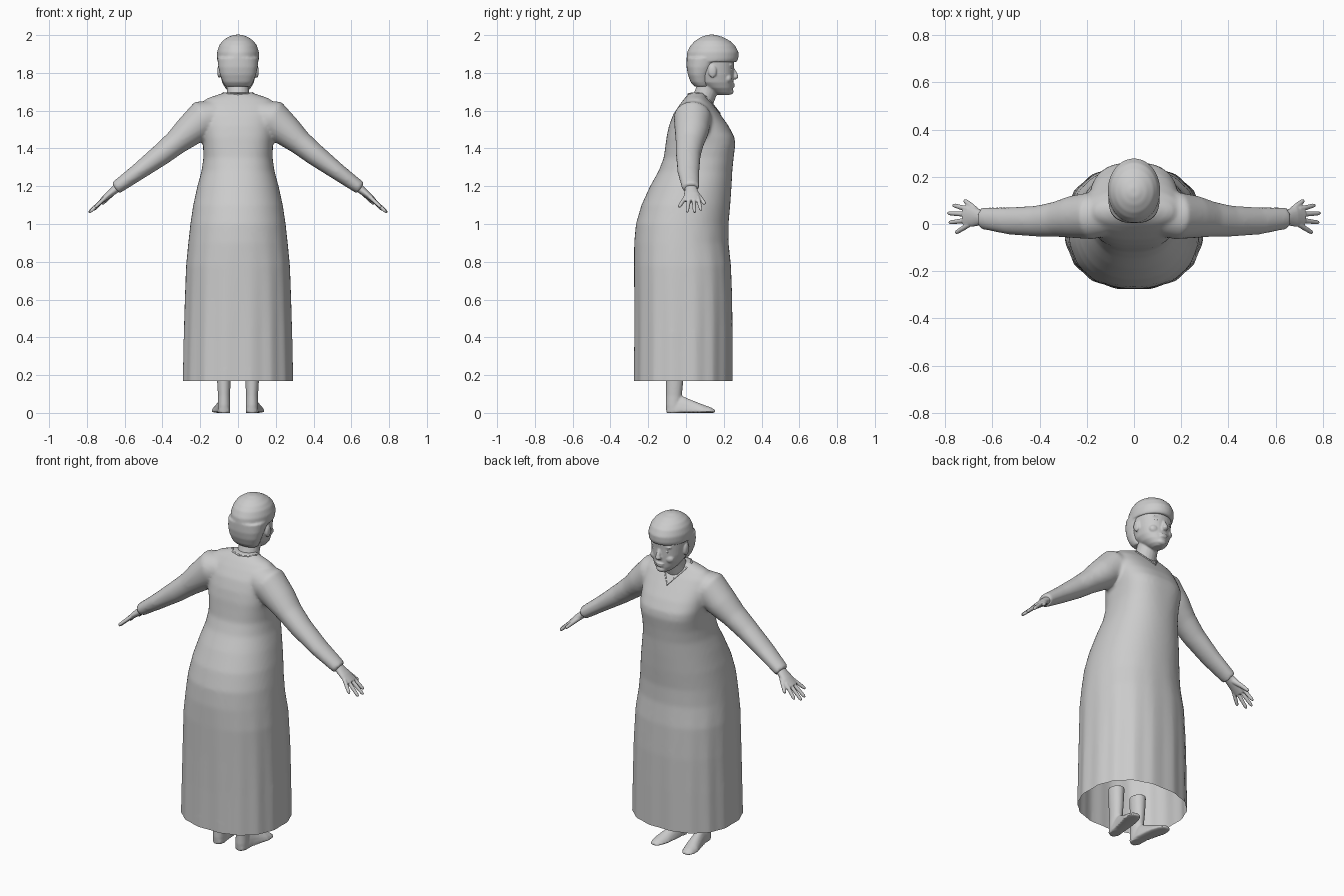
import bpy, bmesh, math
from mathutils import Vector, Matrix

X, Y = Vector((1, 0, 0)), Vector((0, 1, 0))


def loft(bm, rings):
    """Closed skin through a list of equal-length point rings."""
    vs = [[bm.verts.new(p) for p in r] for r in rings]
    n = len(vs[0])
    for a, b in zip(vs, vs[1:]):
        for i in range(n):
            j = (i + 1) % n
            bm.faces.new((a[i], a[j], b[j], b[i]))
    bm.faces.new(vs[0])
    bm.faces.new(vs[-1])


def tube(bm, spec, side, n=20):
    """Limb along points (x, y, z, radius along side, radius across)."""
    pts = [Vector(s[:3]) for s in spec]
    rings = []
    for k, (p, s) in enumerate(zip(pts, spec)):
        t = (pts[min(k + 1, len(pts) - 1)] - pts[max(k - 1, 0)]).normalized()
        u = (side - t * side.dot(t)).normalized()
        v = t.cross(u)
        rings.append([p + u * s[3] * math.cos(a) + v * s[4] * math.sin(a)
                      for a in (2 * math.pi * i / n for i in range(n))])
    loft(bm, rings)


def stack(bm, spec, n=64, fold=0.0):
    """Horizontal sections (z, back y, front y, half width, squareness)."""
    rings = []
    for z, yb, yf, rx, e in spec:
        amp = fold * max(0, min(1, (1.0 - z) / 0.6))
        ring = []
        for i in range(n):
            a = 2 * math.pi * i / n
            c, s = math.cos(a), math.sin(a)
            k = 1 - amp * (1 + math.cos(16 * a)) / 2
            px = math.copysign(abs(c) ** (2 / e), c) * rx * k
            py = math.copysign(abs(s) ** (2 / e), s) * (yf - yb) / 2 * k
            ring.append((px, (yf + yb) / 2 + py, z))
        rings.append(ring)
    loft(bm, rings)


def blob(bm, loc, size):
    m = Matrix.Translation(loc) @ Matrix.Diagonal((*size, 1))
    bmesh.ops.create_icosphere(bm, subdivisions=3, radius=1, matrix=m)


def finish(name, bm, voxel=0, smooth=0, cut=None):
    """Fuse overlapping pieces, smooth, optionally cut off the bottom."""
    bmesh.ops.recalc_face_normals(bm, faces=bm.faces)
    me = bpy.data.meshes.new(name)
    bm.to_mesh(me)
    bm.free()
    ob = bpy.data.objects.new(name, me)
    bpy.context.collection.objects.link(ob)
    if voxel:
        r = ob.modifiers.new("fuse", 'REMESH')
        r.mode, r.voxel_size = 'VOXEL', voxel
        s = ob.modifiers.new("soften", 'SMOOTH')
        s.factor, s.iterations = 0.5, smooth
        bpy.context.view_layer.update()
        dg = bpy.context.evaluated_depsgraph_get()
        ob.data = bpy.data.meshes.new_from_object(ob.evaluated_get(dg))
        ob.modifiers.clear()
    if cut is not None:
        b = bmesh.new()
        b.from_mesh(ob.data)
        bmesh.ops.bisect_plane(b, geom=b.verts[:] + b.edges[:] + b.faces[:],
                               plane_co=(0, 0, cut), plane_no=(0, 0, 1), clear_inner=True)
        b.to_mesh(ob.data)
        b.free()
    ob.data.name = name
    ob.data.polygons.foreach_set("use_smooth", [True] * len(ob.data.polygons))
    ob.data.update()
    return ob


# dress: torso, skirt and sleeves fused, open at the hem
bm = bmesh.new()
stack(bm, [(0.08, -.28, .25, .298, 2.3), (0.17, -.28, .25, .297, 2.3),
           (0.4, -.278, .25, .292, 2.3), (0.6, -.277, .248, .285, 2.3),
           (0.78, -.277, .24, .277, 2.3), (0.9, -.275, .226, .264, 2.2),
           (1.0, -.265, .225, .252, 2.2), (1.1, -.236, .234, .237, 2.2),
           (1.2, -.19, .241, .215, 2.2), (1.28, -.145, .245, .193, 2.3),
           (1.35, -.118, .252, .183, 2.5), (1.42, -.108, .261, .185, 2.7),
           (1.46, -.103, .256, .19, 2.7), (1.52, -.09, .225, .198, 2.5),
           (1.58, -.068, .182, .205, 2.4), (1.63, -.035, .145, .2, 2.3),
           (1.665, -.008, .115, .165, 2.1), (1.695, .02, .1, .075, 2)], fold=0.025)
for s in (1, -1):
    tube(bm, [(s * .12, .04, 1.57, .09, .085), (s * .18, .035, 1.56, .1, .1),
              (s * .26, .03, 1.49, .09, .083), (s * .33, .02, 1.43, .075, .066),
              (s * .41, .012, 1.365, .066, .058), (s * .53, .013, 1.275, .058, .045),
              (s * .648, .025, 1.19, .046, .035)], Y, 28)
dress = finish("dress", bm, 0.011, 5, cut=0.17)

# neckline trim laid on the dress surface
cu = bpy.data.curves.new("collar", 'CURVE')
cu.dimensions, cu.bevel_depth, cu.bevel_resolution = '3D', 0.005, 2
sp = cu.splines.new('POLY')
half = [(0, .01, 1.69), (.05, .025, 1.69), (.078, .06, 1.69), (.07, .1, 1.67),
        (.04, .14, 1.635), (0, .18, 1.585)]
path = half + [(-x, y, z) for x, y, z in half[-2:0:-1]]
sp.points.add(len(path) - 1)
for p, co in zip(sp.points, path):
    p.co = (*dress.closest_point_on_mesh(co)[1], 1)
sp.use_cyclic_u = True
bpy.context.collection.objects.link(bpy.data.objects.new("collar", cu))

# head with neck, nose, lips and ears
bm = bmesh.new()
stack(bm, [(1.683, .165, .228, .025, 2), (1.695, .14, .243, .045, 2),
           (1.72, .1, .248, .068, 2.1), (1.75, .06, .25, .084, 2.2),
           (1.79, .04, .252, .094, 2.2), (1.83, .03, .253, .098, 2.2),
           (1.88, .03, .258, .1, 2.1), (1.94, .06, .22, .07, 2)], 40)
tube(bm, [(0, .06, 1.58, .07, .06), (0, .092, 1.66, .062, .058),
          (0, .11, 1.71, .058, .058), (0, .13, 1.77, .06, .06)], X)
tube(bm, [(0, .244, 1.825, .009, .01), (0, .258, 1.795, .012, .014),
          (0, .262, 1.778, .018, .016), (0, .255, 1.768, .012, .008)], X)
blob(bm, (0, .247, 1.74), (.028, .012, .006))
blob(bm, (0, .246, 1.728), (.024, .012, .007))
blob(bm, (0, .232, 1.702), (.028, .02, .018))
for s in (1, -1):
    blob(bm, (s * .045, .222, 1.77), (.03, .022, .025))
    blob(bm, (s * .04, .232, 1.842), (.028, .016, .008))
    blob(bm, (s * .1, .14, 1.808), (.01, .022, .034))
finish("head", bm, 0.0045, 3)

# eyes
for s, name in ((1, "eye_right"), (-1, "eye_left")):
    bm = bmesh.new()
    blob(bm, (s * .039, .232, 1.817), (.017, .014, .01))
    finish(name, bm)

# hair: full crown with a fringe, plus the lower back
bm = bmesh.new()
stack(bm, [(1.858, .003, .268, .108, 2), (1.875, .003, .277, .111, 2),
           (1.91, .006, .278, .111, 2), (1.945, .024, .26, .1, 2),
           (1.97, .048, .232, .082, 2), (1.99, .08, .195, .053, 2),
           (2.002, .115, .155, .02, 2)], 40)
stack(bm, [(1.728, .045, .125, .066, 2.3), (1.75, .025, .128, .08, 2.3),
           (1.79, .01, .135, .095, 2.3), (1.83, .003, .16, .104, 2.3),
           (1.88, .003, .2, .109, 2.3)], 40)
finish("hair", bm, 0.006, 4)

# hands: palm, four fingers and a thumb
for s, name in ((1, "hand_right"), (-1, "hand_left")):
    bm = bmesh.new()
    tube(bm, [(s * .61, .024, 1.215, .032, .026), (s * .65, .027, 1.183, .033, .022),
              (s * .685, .03, 1.155, .042, .018), (s * .722, .03, 1.122, .042, .013)], Y)
    for y0, tx, ty, tz in ((.062, .768, .08, 1.072), (.04, .79, .046, 1.06),
                           (.017, .785, .006, 1.062), (-.003, .757, -.038, 1.088)):
        a, b = Vector((s * .7, y0, 1.142)), Vector((s * tx, ty, tz))
        tube(bm, [(*a.lerp(b, t), r, r) for t, r in
                  ((0, .011), (.5, .0105), (.9, .009), (1, .005))], Y, 12)
    tube(bm, [(s * .66, .045, 1.168, .017, .015), (s * .69, .076, 1.137, .013, .012),
              (s * .715, .097, 1.11, .01, .009), (s * .72, .1, 1.105, .005, .005)], Y, 12)
    finish(name, bm, 0.004, 2)

# lower legs and feet, toes turned slightly outward
for s, name in ((1, "foot_right"), (-1, "foot_left")):
    bm = bmesh.new()
    tube(bm, [(s * .075, -.06, .27, .042, .05), (s * .075, -.06, .17, .036, .046),
              (s * .074, -.064, .09, .032, .042), (s * .074, -.066, .04, .033, .042),
              (s * .074, -.066, .0, .032, .038)], X)
    rings = []
    for x, y, w, h in ((.073, -.1, .024, .05), (.074, -.07, .033, .085), (.077, -.02, .036, .09),
                       (.085, .03, .04, .068), (.096, .085, .045, .046),
                       (.102, .13, .037, .03), (.104, .155, .02, .016)):
        rings.append([(s * (x + w * math.cos(a)), y,
                       h * math.sin(a) if a < math.pi else .01 + .01 * math.sin(a))
                      for a in (2 * math.pi * i / 20 for i in range(20))])
    loft(bm, rings)
    finish(name, bm, 0.006, 3)
